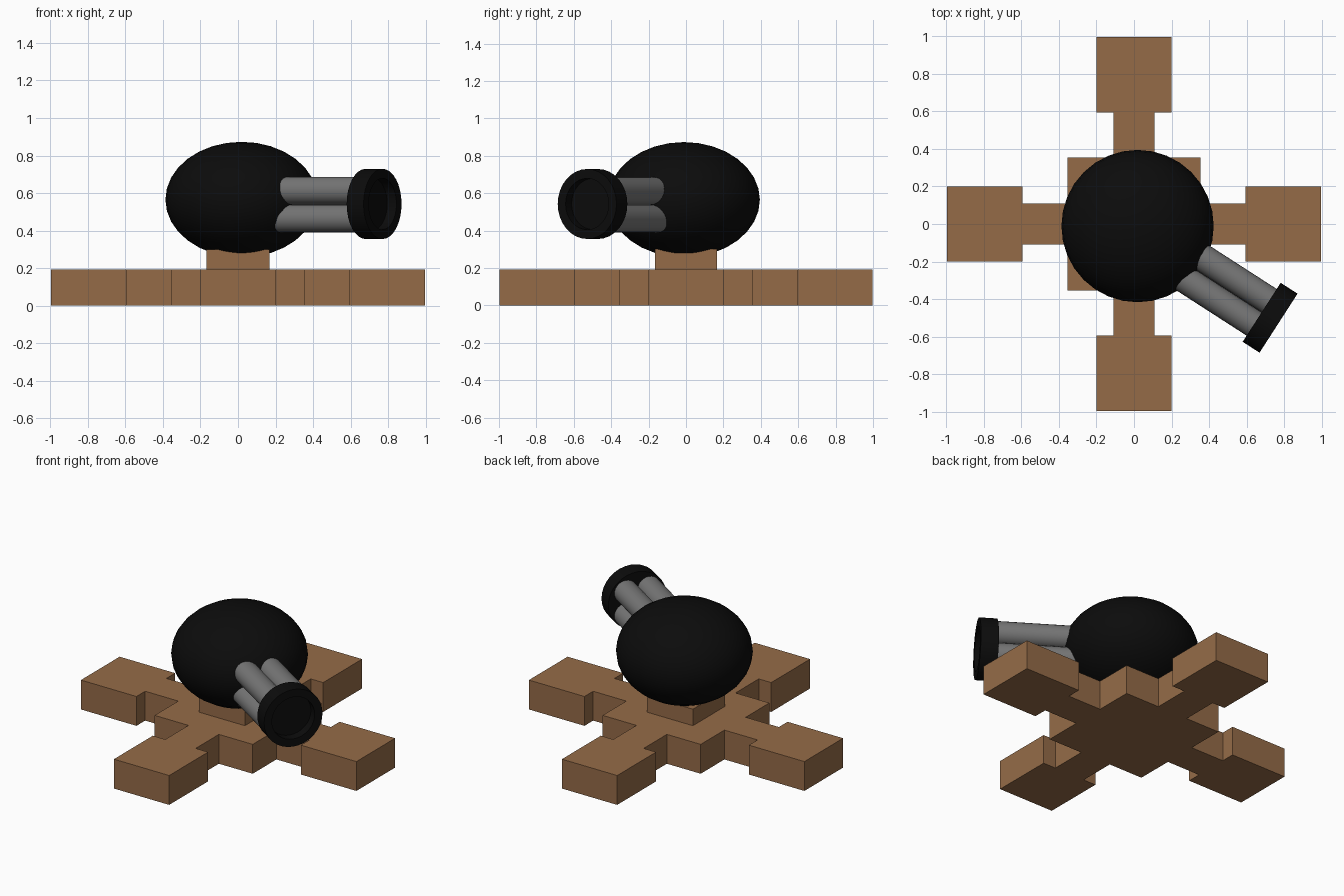
import bpy, bmesh, math
from mathutils import Matrix, Vector

if "Cube" in bpy.data.objects:
    bpy.data.objects.remove(bpy.data.objects["Cube"])


def material(name, rgb):
    m = bpy.data.materials.new(name)
    m.diffuse_color = (*rgb, 1)
    m.use_nodes = True
    m.node_tree.nodes["Principled BSDF"].inputs["Base Color"].default_value = m.diffuse_color
    return m


WOOD = material("brown wood", (0.30, 0.148, 0.064))
GREY = material("gun grey", (0.18, 0.18, 0.18))
BLACK = material("black", (0.0035, 0.0035, 0.0035))


def finish(name, bm, mat, smooth=False):
    bmesh.ops.recalc_face_normals(bm, faces=bm.faces)
    me = bpy.data.meshes.new(name)
    bm.to_mesh(me)
    bm.free()
    me.materials.append(mat)
    ob = bpy.data.objects.new(name, me)
    bpy.context.collection.objects.link(ob)
    if smooth:
        bpy.ops.object.select_all(action='DESELECT')
        ob.select_set(True)
        bpy.context.view_layer.objects.active = ob
        bpy.ops.object.shade_smooth_by_angle(angle=math.radians(40))
    return ob


def extrude_outline(name, pts, z0, z1, mat):
    bm = bmesh.new()
    face = bm.faces.new([bm.verts.new((x, y, z0)) for x, y in pts])
    top = bmesh.ops.extrude_face_region(bm, geom=[face])["geom"]
    bmesh.ops.translate(bm, vec=(0, 0, z1 - z0),
                        verts=[v for v in top if isinstance(v, bmesh.types.BMVert)])
    return finish(name, bm, mat)


# Cross-shaped base: one arm outline turned four times
arm = [(0.355, -0.355), (0.355, -0.11), (0.595, -0.11), (0.595, -0.2),
       (0.997, -0.2), (0.997, 0.2), (0.595, 0.2), (0.595, 0.11), (0.355, 0.11)]
outline = []
for k in range(4):
    turn = Matrix.Rotation(k * math.pi / 2, 2)
    outline += [tuple(turn @ Vector(p)) for p in arm]
extrude_outline("base_cross", outline, 0, 0.192, WOOD)

# Square pedestal under the ball
s = 0.167
extrude_outline("pedestal", [(-s, -s), (s, -s), (s, s), (-s, s)], 0.192, 0.3, WOOD)

# Flattened ball body
bm = bmesh.new()
bmesh.ops.create_uvsphere(bm, u_segments=32, v_segments=16, radius=1,
                          matrix=Matrix.Translation((0.019, -0.011, 0.565))
                          @ Matrix.Diagonal((0.406, 0.406, 0.308, 1)))
finish("turret_ball", bm, BLACK, True)

# Gun frame: local x runs along the barrels
gun = (Matrix.Rotation(math.radians(-32.8), 4, 'Z')
       @ Matrix.Translation((0, -0.027, 0.542)))

# Four barrels, two by two
R = 0.074
for i, (sy, sz) in enumerate([(-1, -1), (1, -1), (1, 1), (-1, 1)]):
    bm = bmesh.new()
    bmesh.ops.create_cone(bm, cap_ends=True, segments=24, radius1=R, radius2=R, depth=0.65,
                          matrix=gun @ Matrix.Translation((0.515, sy * R, sz * R - 0.004))
                          @ Matrix.Rotation(math.pi / 2, 4, 'Y'))
    finish(f"barrel_{i + 1}", bm, GREY, True)

# Muzzle cap with a recessed front, spun from a profile of (along, radius)
bm = bmesh.new()
N = 32
rings = []
for a, r in [(0.827, 0.187), (0.934, 0.187), (0.934, 0.137), (0.875, 0.137)]:
    rings.append([bm.verts.new(gun @ Vector((a, r * math.cos(t * math.tau / N),
                                             r * math.sin(t * math.tau / N))))
                  for t in range(N)])
for p, q in zip(rings, rings[1:]):
    for t in range(N):
        bm.faces.new((p[t], p[(t + 1) % N], q[(t + 1) % N], q[t]))
bm.faces.new(rings[0])
bm.faces.new(rings[-1])
finish("muzzle_cap", bm, BLACK, True)
